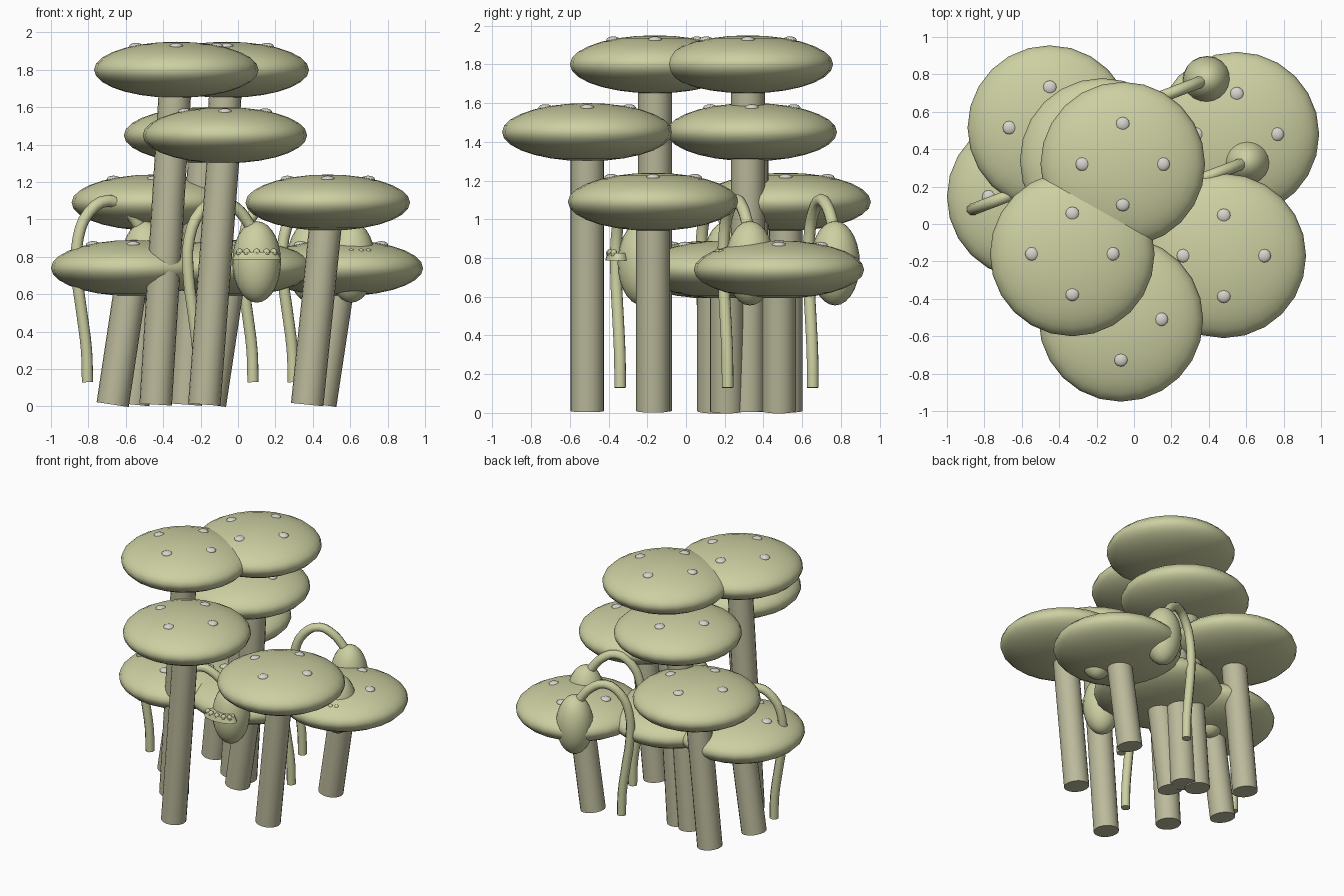
import bpy, math
from mathutils import Vector

cube = bpy.data.objects.get("Cube")
if cube:
    bpy.data.objects.remove(cube)


def material(name, rgb):
    m = bpy.data.materials.new(name)
    m.use_nodes = True
    m.diffuse_color = (*rgb, 1)
    m.node_tree.nodes["Principled BSDF"].inputs["Base Color"].default_value = (*rgb, 1)
    return m


OLIVE = material("pale olive", (0.61, 0.63, 0.36))
STEM = material("greyish stem", (0.50, 0.49, 0.33))
SPOT = material("pale grey spot", (0.68, 0.66, 0.60))


def finish(name, mat):
    ob = bpy.context.object
    ob.name = name
    ob.data.materials.append(mat)
    bpy.ops.object.shade_smooth_by_angle(angle=math.radians(40))
    return ob


def ellipsoid(name, mat, centre, size, segments=24, rings=14):
    bpy.ops.mesh.primitive_uv_sphere_add(segments=segments, ring_count=rings,
                                         radius=1, location=centre)
    bpy.context.object.scale = size
    return finish(name, mat)


def rod(name, mat, start, end, radius):
    a, b = Vector(start), Vector(end)
    axis = b - a
    bpy.ops.mesh.primitive_cylinder_add(vertices=20, radius=radius, depth=axis.length,
                                        location=(a + b) / 2)
    bpy.context.object.rotation_euler = axis.to_track_quat("Z", "Y").to_euler()
    return finish(name, mat)


def mushroom(x, y, z):
    # leaning stem, flat rounded cap and four spots
    rod("mushroom_stem", STEM, (x - 0.11, y, 0.01), (x, y, z), 0.087)
    ellipsoid("mushroom_cap", OLIVE, (x, y, z), (0.44, 0.44, 0.15))
    for dx, dy in ((1, 0), (-1, 0), (0, 1), (0, -1)):
        ellipsoid("cap_spot", SPOT, (x + dx * 0.215, y + dy * 0.215, z + 0.125),
                  (0.037, 0.037, 0.019), 12, 8)


# Stalk path as (distance along lean, height)
STALK = [(0, 0.13), (-0.005, 0.3), (-0.03, 0.5), (-0.055, 0.7), (-0.05, 0.9),
         (0.01, 1.04), (0.11, 1.1), (0.2, 1.06), (0.26, 0.99), (0.3, 0.92)]


def hanging_pod(x, y):
    # arched stalk
    curve = bpy.data.curves.new("pod_stalk", "CURVE")
    curve.dimensions = "3D"
    curve.bevel_depth = 0.032
    curve.bevel_resolution = 2
    curve.resolution_u = 3
    curve.use_fill_caps = True
    spline = curve.splines.new("BEZIER")
    spline.bezier_points.add(len(STALK) - 1)
    for p, (u, z) in zip(spline.bezier_points, STALK):
        p.co = (x + u, y + u * 0.38, z)
        p.handle_left_type = p.handle_right_type = "AUTO"
    curve.materials.append(OLIVE)
    ob = bpy.data.objects.new("pod_stalk", curve)
    bpy.context.collection.objects.link(ob)

    # drooping pod
    px, py = x + 0.31, y + 0.115
    ellipsoid("pod", OLIVE, (px, py, 0.773), (0.13, 0.128, 0.218), 20, 14)

    # protruding lip with small teeth along its front edge
    lip_y = py - 0.125
    bpy.ops.mesh.primitive_cone_add(vertices=20, radius1=1, radius2=0.85, depth=1,
                                    location=(px, lip_y, 0.807))
    bpy.context.object.scale = (0.13, 0.067, 0.04)
    finish("pod_lip", OLIVE)
    for i in range(5):
        a = math.radians(-150 + 30 * i)
        ellipsoid("pod_tooth", OLIVE,
                  (px + 0.105 * math.cos(a), lip_y + 0.045 * math.sin(a), 0.823),
                  (0.02, 0.018, 0.022), 8, 6)


# Mushroom cluster, tallest first
for spot in ((-0.33, -0.16, 1.8), (-0.06, 0.32, 1.8),
             (-0.07, -0.51, 1.45), (-0.17, 0.34, 1.45),
             (0.48, -0.17, 1.09), (-0.45, 0.515, 1.09),
             (0.55, 0.48, 0.74), (-0.56, 0.145, 0.74), (-0.04, 0.21, 0.74)):
    mushroom(*spot)

# Pods growing between the mushrooms
for base in ((0.08, 0.655), (0.295, 0.215), (-0.805, 0.1), (-0.21, -0.34)):
    hanging_pod(*base)
